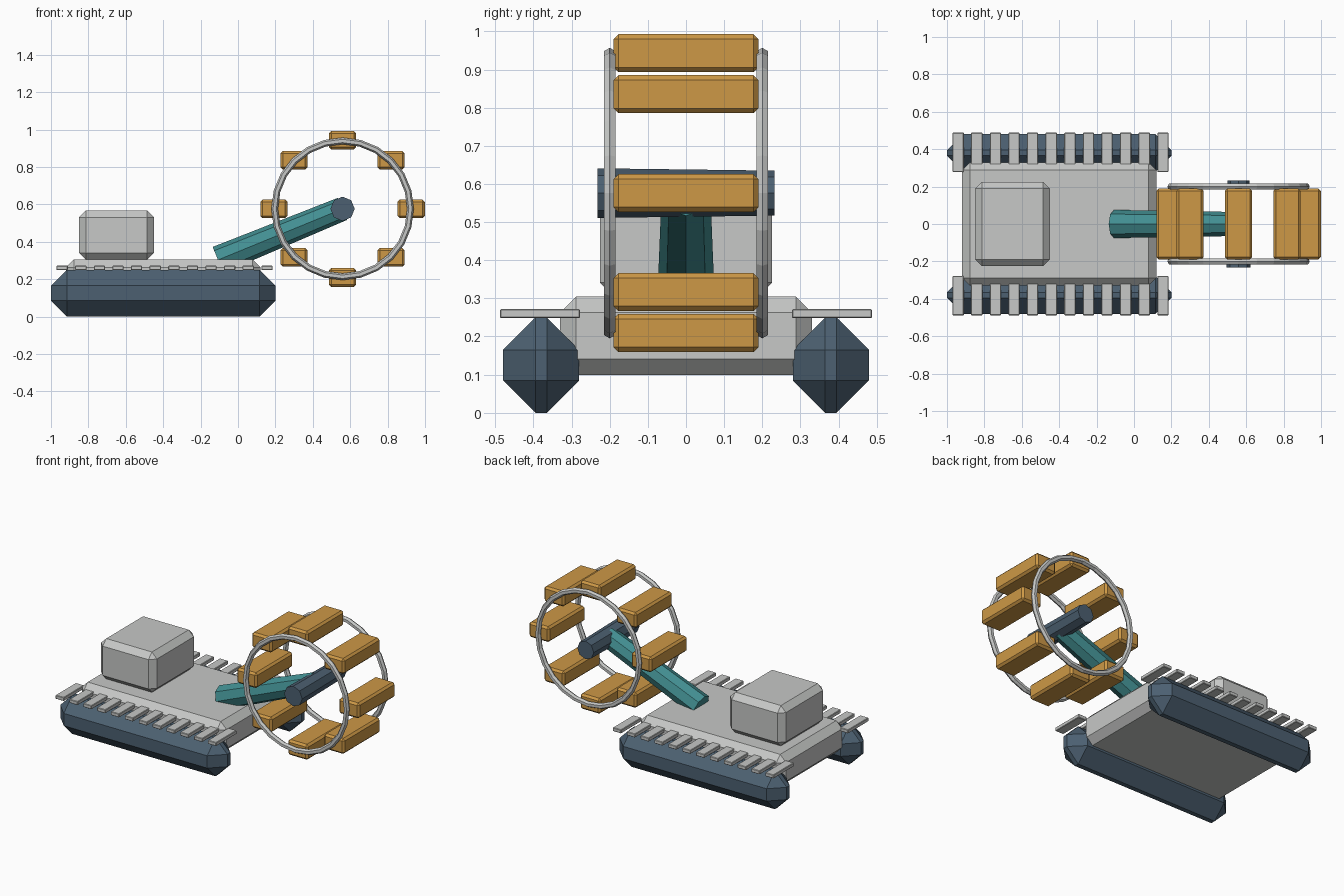
import bpy
import bmesh
from math import cos, sin, tau, pi
from mathutils import Matrix, Vector

default_cube = bpy.data.objects.get("Cube")
if default_cube:
    bpy.data.objects.remove(default_cube, do_unlink=True)


def material(name, rgb):
    mat = bpy.data.materials.new(name)
    mat.use_nodes = True
    mat.diffuse_color = (*rgb, 1)
    mat.node_tree.nodes["Principled BSDF"].inputs["Base Color"].default_value = (*rgb, 1)
    return mat


grey = material("light grey", (0.57, 0.58, 0.57))
slate = material("dark slate", (0.072, 0.117, 0.165))
teal = material("teal", (0.055, 0.275, 0.287))
ochre = material("ochre", (0.61, 0.314, 0.061))


def finish(name, bm, mat):
    mesh = bpy.data.meshes.new(name)
    bm.to_mesh(mesh)
    bm.free()
    mesh.materials.append(mat)
    obj = bpy.data.objects.new(name, mesh)
    bpy.context.collection.objects.link(obj)
    return obj


def box(name, centre, size, bevel, mat):
    """Box with a single flat chamfer on every edge."""
    bm = bmesh.new()
    bmesh.ops.create_cube(bm, size=1)
    bmesh.ops.scale(bm, vec=size, verts=bm.verts)
    bmesh.ops.bevel(bm, geom=bm.edges[:], offset=bevel, segments=1,
                    affect='EDGES', clamp_overlap=True)
    bmesh.ops.translate(bm, vec=centre, verts=bm.verts)
    return finish(name, bm, mat)


def rod(name, start, end, r_start, r_end, roll, mat):
    """Eight-sided tapered rod between two points."""
    start, end = Vector(start), Vector(end)
    axis = end - start
    bm = bmesh.new()
    bmesh.ops.create_cone(bm, cap_ends=True, segments=8, radius1=r_start,
                          radius2=r_end, depth=axis.length)
    turn = Vector((0, 0, 1)).rotation_difference(axis).to_matrix().to_4x4()
    bm.transform(Matrix.Translation((start + end) / 2) @ turn @ Matrix.Rotation(roll, 4, 'Z'))
    return finish(name, bm, mat)


def ring(name, centre, major, minor, mat, around=24, section=6):
    """Low-poly hoop lying in the xz plane."""
    bm = bmesh.new()
    loops = []
    for i in range(around):
        a = tau * i / around
        loop = []
        for j in range(section):
            b = tau * j / section
            r = major + minor * cos(b)
            loop.append(bm.verts.new((r * cos(a), minor * sin(b), r * sin(a))))
        loops.append(loop)
    for i in range(around):
        here, there = loops[i], loops[(i + 1) % around]
        for j in range(section):
            k = (j + 1) % section
            bm.faces.new((here[j], here[k], there[k], there[j]))
    bmesh.ops.recalc_face_normals(bm, faces=bm.faces)
    bmesh.ops.translate(bm, vec=centre, verts=bm.verts)
    return finish(name, bm, mat)


# Body and cabin
box("hull", (-0.4, 0, 0.202), (1.04, 0.66, 0.206), 0.042, grey)
box("cabin", (-0.65, 0, 0.436), (0.4, 0.45, 0.262), 0.036, grey)

# Crawler tracks with a row of plates on each
for side, label in ((-1, "front"), (1, "back")):
    box(f"{label}_track", (-0.4, side * 0.38, 0.125), (1.2, 0.2, 0.25), 0.085, slate)
    for i in range(12):
        box(f"{label}_track_plate_{i + 1}", (-0.94 + i * 0.0995, side * 0.383, 0.26),
            (0.06, 0.21, 0.024), 0.003, grey)

# Boom and wheel axle
HUB = Vector((0.559, 0, 0.576))
rod("boom", (-0.107, 0, 0.303), HUB, 0.075, 0.064, 0, teal)
rod("axle", HUB + Vector((0, -0.232, 0)), HUB + Vector((0, 0.232, 0)),
    0.065, 0.059, 0, slate)

# Wheel hoops
for side, label in ((-1, "front"), (1, "back")):
    ring(f"{label}_wheel_hoop", HUB + Vector((0, side * 0.2, 0)), 0.363, 0.018, grey)

# Level buckets spaced round the wheel
for i in range(8):
    a = i * pi / 4
    box(f"wheel_bucket_{i + 1}", HUB + 0.367 * Vector((cos(a), 0, sin(a))),
        (0.146, 0.38, 0.1), 0.013, ochre)
